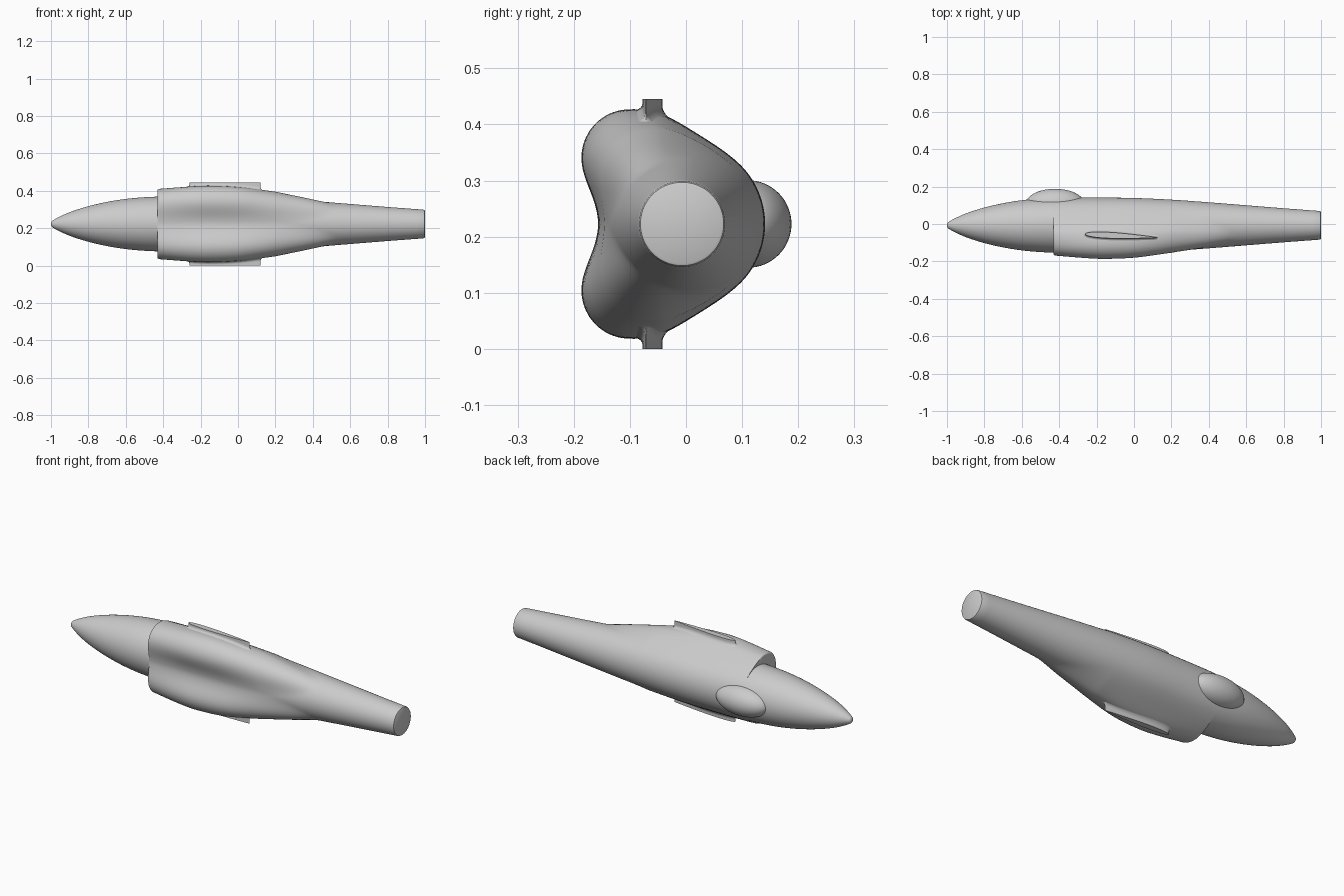
import bpy, bmesh, math

cube = bpy.data.objects.get("Cube")
if cube:
    bpy.data.objects.remove(cube, do_unlink=True)

AXIS_Y, AXIS_Z = -0.007, 0.2225
INTAKE_X = -0.43

grey = bpy.data.materials.new("plain_grey")
grey.use_nodes = True
grey.diffuse_color = (0.6, 0.6, 0.6, 1)
grey.node_tree.nodes["Principled BSDF"].inputs["Base Color"].default_value = (0.6, 0.6, 0.6, 1)

# Body radius and cheek scale along the length
RADIUS = [(-0.99, 0.019), (-0.97, 0.031), (-0.9, 0.063), (-0.8, 0.095), (-0.7, 0.118),
          (-0.6, 0.134), (-0.5, 0.143), (-0.4, 0.147), (-0.2, 0.148), (0, 0.146),
          (0.2, 0.137), (0.4, 0.123), (0.6, 0.107), (0.8, 0.091), (1, 0.076)]
CHEEK = [(-0.45, 0.88), (-0.43, 0.895), (-0.25, 0.98), (-0.15, 1), (0, 0.965),
         (0.13, 0.868), (0.28, 0.72), (0.4, 0.6), (0.5, 0.48), (0.6, 0.35)]


def curve(knots, x):
    """Smooth cubic through the knots."""
    n = len(knots)
    i = max(j for j in range(n - 1) if j == 0 or knots[j][0] <= x)

    def slope(j):
        a, b = knots[max(j - 1, 0)], knots[min(j + 1, n - 1)]
        return (b[1] - a[1]) / (b[0] - a[0])
    (x0, v0), (x1, v1) = knots[i], knots[i + 1]
    w = x1 - x0
    t = (x - x0) / w
    return ((2*t**3 - 3*t*t + 1) * v0 + (t**3 - 2*t*t + t) * w * slope(i)
            + (3*t*t - 2*t**3) * v1 + (t**3 - t*t) * w * slope(i + 1))


def clamp(v):
    return min(max(v, 0), 1)


def blend(a, b, k):
    h = max(k - abs(a - b), 0) / k
    return min(a, b) - h * h * k / 4


def distance(x, y, z, cheeks=True):
    """Signed distance to the cross-section, measured from the body axis."""
    d = math.hypot(y, z) - curve(RADIUS, x)
    if not cheeks or x > 0.58:
        return d
    u = clamp((INTAKE_X + 0.015 - x) / 0.015)
    s = curve(CHEEK, x) * (0.95 + 0.05 * math.sqrt(1 - u * u))
    fade = clamp((0.56 - x) / 0.36)
    k = (0.055 + 0.05 * clamp((y + 0.14) / 0.1)) * fade + 0.002
    for side in (1, -1):
        lobe = math.hypot(y + 0.093 * s, z - side * 0.118 * s) - 0.0865 * s
        d = blend(d, lobe, k)
    return d


def solve(f, low, high):
    for _ in range(24):
        mid = (low + high) / 2
        low, high = (low, mid) if f(mid) > 0 else (mid, high)
    return low


def loft(name, rings, sharp=35):
    bm = bmesh.new()
    loops = [[bm.verts.new(p) for p in ring] for ring in rings]
    for a, b in zip(loops, loops[1:]):
        for i in range(len(a)):
            j = (i + 1) % len(a)
            bm.faces.new((a[i], a[j], b[j], b[i]))
    bm.faces.new(loops[0])
    bm.faces.new(loops[-1])
    bmesh.ops.remove_doubles(bm, verts=bm.verts, dist=0.00002)
    bmesh.ops.recalc_face_normals(bm, faces=bm.faces)
    mesh = bpy.data.meshes.new(name)
    bm.to_mesh(mesh)
    bm.free()
    obj = bpy.data.objects.new(name, mesh)
    bpy.context.collection.objects.link(obj)
    finish(obj, sharp)


def finish(obj, sharp):
    obj.data.materials.append(grey)
    bpy.ops.object.select_all(action='DESELECT')
    obj.select_set(True)
    bpy.context.view_layer.objects.active = obj
    bpy.ops.object.shade_smooth_by_angle(angle=math.radians(sharp))


# Fuselage with a stepped intake face and two blended cheeks
SIDES = 112


def section(x, cheeks, scale=1.0):
    ring = []
    for i in range(SIDES):
        a = math.tau * i / SIDES
        c, s = math.cos(a), math.sin(a)
        r = scale * solve(lambda q: distance(x, q * c, q * s, cheeks), 0, 0.4)
        ring.append((x, AXIS_Y + r * c, AXIS_Z + r * s))
    return ring


nose = [(-1, 0.15), (-0.9985, 0.45), (-0.995, 0.8)]
rings = [[(x, AXIS_Y + (p[1] - AXIS_Y) * f, AXIS_Z + (p[2] - AXIS_Z) * f)
          for p in section(-0.99, False)] for x, f in nose]
rings += [section(-0.99 + (INTAKE_X + 0.99) * i / 28, False) for i in range(29)]
rings += [section(INTAKE_X + 0.015 * (i / 5) ** 2, True) for i in range(5)]
rings += [section(-0.415 + 1.015 * i / 56, True) for i in range(57)]
rings += [section(0.6 + 0.392 * i / 10, False) for i in range(1, 11)]
rings += [section(0.998, False, 0.975), section(1, False, 0.93)]
loft("fuselage", rings)

# Wing stubs: short aerofoil stumps flared into the cheeks
CHORD, FRONT = 0.38, -0.26


def aerofoil(points=24):
    outline = []
    for i in range(2 * points):
        a = math.pi * i / points
        t = (1 + math.cos(a)) / 2
        half = 0.41 * (0.2969 * math.sqrt(t) - 0.126 * t - 0.3516 * t**2
                       + 0.2843 * t**3 - 0.1015 * t**4) * CHORD + 0.0006
        side = 1 if i < points else -1
        outline.append((FRONT + CHORD * t, -0.054 - 0.018 * t + side * half))
    return outline


def wing_stub(name, side):
    outline = aerofoil()
    n = len(outline)
    rings = []
    for step in range(8):
        a = math.pi / 2 * step / 6
        ring = []
        for i, (x, y) in enumerate(outline):
            (xa, ya), (xb, yb) = outline[i - 1], outline[(i + 1) % n]
            size = math.hypot(xb - xa, yb - ya)
            out = 0.016 * (1 - math.sin(min(a, math.pi / 2)))
            px, py = x + out * (yb - ya) / size, y - out * (xb - xa) / size
            h = solve(lambda q: distance(px, py - AXIS_Y, q), 0, 0.4)
            lift = 0.016 * (1 - math.cos(a)) - 0.001
            z = AXIS_Z if step == 7 else min(h + lift, AXIS_Z - 0.0005)
            ring.append((px, py, AXIS_Z + side * z))
        rings.append(ring)
    loft(name, rings, 50)


wing_stub("upper_wing_stub", 1)
wing_stub("lower_wing_stub", -1)

# Canopy blister
bpy.ops.mesh.primitive_uv_sphere_add(segments=48, ring_count=32, location=(-0.422, 0.11, AXIS_Z))
canopy = bpy.context.object
canopy.name = "canopy"
canopy.scale = (0.155, 0.078, 0.078)
bpy.ops.object.transform_apply(location=False, rotation=False, scale=True)
finish(canopy, 60)
